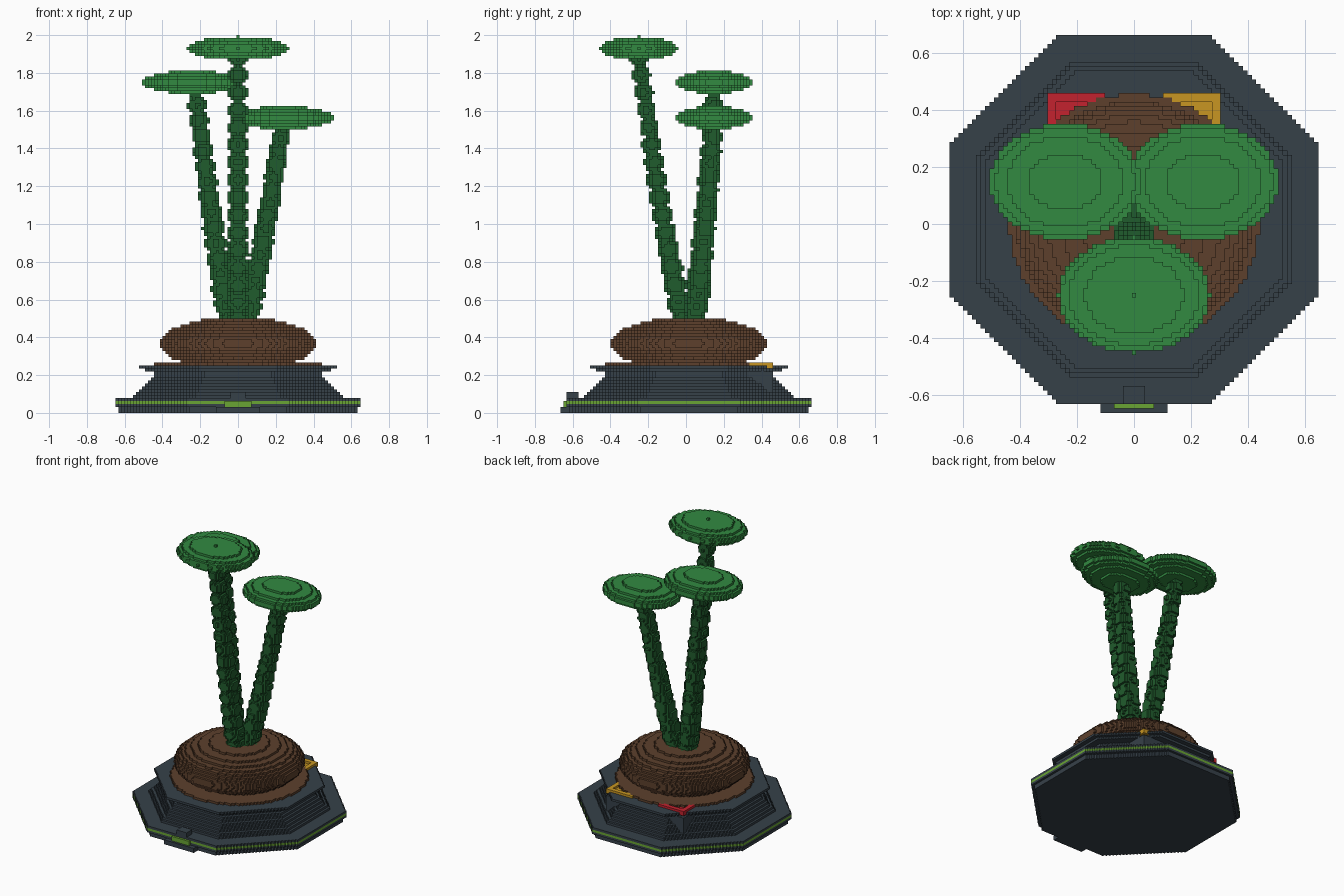
import bpy
import bmesh
import math

cube = bpy.data.objects.get("Cube")
if cube:
    bpy.data.objects.remove(cube, do_unlink=True)

H = 2 / 128          # edge of one small block
grid = {}            # block index -> part name
part_material = {}


def srgb(*rgb):
    return [((c / 255 + 0.055) / 1.055) ** 2.4 for c in rgb]


def make_material(name, *rgb):
    mat = bpy.data.materials.new(name)
    mat.use_nodes = True
    col = (*srgb(*rgb), 1)
    mat.diffuse_color = col
    mat.node_tree.nodes["Principled BSDF"].inputs["Base Color"].default_value = col
    return mat


SLATE = make_material("dark slate", 54, 65, 73)
LIME = make_material("lime", 106, 165, 52)
SOIL = make_material("soil brown", 93, 64, 44)
BARK = make_material("dark green", 32, 92, 45)
LEAF = make_material("leaf green", 50, 138, 65)
RED = make_material("red", 195, 34, 46)
YELLOW = make_material("amber", 200, 150, 34)


def fill(part, mat, xs, ys, zs, inside=lambda x, y, z: True):
    """Claim every block in the inclusive ranges that passes the test."""
    part_material[part] = mat
    for x in range(math.floor(xs[0]), math.ceil(xs[1]) + 1):
        for y in range(math.floor(ys[0]), math.ceil(ys[1]) + 1):
            for z in range(math.floor(zs[0]), math.ceil(zs[1]) + 1):
                if inside(x, y, z):
                    grid[x, y, z] = part


def box(part, mat, xs, ys, zs):
    fill(part, mat, xs, ys, zs)


def octagon(part, mat, r, z):
    fill(part, mat, (-r, r), (1 - r, 1 + r), (z, z),
         lambda x, y, _: abs(x) + abs(y - 1) <= r * math.sqrt(2) + 0.3)


def ellipsoid(part, mat, centre, radii):
    spans = [(c - r, c + r) for c, r in zip(centre, radii)]
    fill(part, mat, *spans, lambda *p: sum(
        ((a - c) / r) ** 2 for a, c, r in zip(p, centre, radii)) <= 1.0001)


def trunk(part, base, top, beads=16):
    """Row of overlapping beads, thinner towards the top."""
    for i in range(beads):
        t = i / (beads - 1)
        s = t ** 0.85
        x = base[0] + (top[0] - base[0]) * s
        y = base[1] + (top[1] - base[1]) * s
        z = base[2] + (top[2] - base[2]) * t
        ellipsoid(part, BARK, (x, y, z), [4.1 - 0.9 * t] * 3)


# Octagonal foot with a coloured stripe
for z, r in enumerate((40, 40, 41)):
    octagon("foot", SLATE, r, z)
octagon("foot_stripe", LIME, 41, 3)
octagon("foot_top", SLATE, 41, 4)

# Flared planter body and overhanging rim
for z in range(5, 14):
    octagon("planter", SLATE, max(28, 40 - z), z)
box("planter_back_block", SLATE, (-19, 19), (15, 29), (6, 13))
octagon("planter_rim", SLATE, 31, 14)
octagon("planter_rim", SLATE, 33, 15)

# Front tab, its lit strip and the small knob above
box("front_tab", SLATE, (-7, 7), (-42, -40), (0, 1))
box("front_strip", LIME, (-4, 4), (-41, -41), (2, 3))
box("front_knob", SLATE, (-2, 2), (-40, -37), (5, 6))

# Two square trays with raised borders
for name, mat, side in (("right_tray", RED, -1), ("left_tray", YELLOW, 1)):
    xs = sorted((side * 7, side * 19))
    box(name, mat, xs, (20, 29), (15, 15))
    fill(name, mat, xs, (20, 29), (16, 16),
         lambda x, y, z: abs(abs(x) - 13) > 4 or y < 22 or y > 27)

# Soil disc and mound
fill("soil_disc", SOIL, (-28, 28), (-27, 29), (16, 16),
     lambda x, y, z: math.hypot(x, y - 1) <= 28.2)
ellipsoid("soil_mound", SOIL, (0, 1, 23), (26.5, 26.5, 9))

# Beaded trunks
trunk("front_trunk", (0, -1, 31), (0, -16, 120))
trunk("right_trunk", (-3, 3, 31), (-14.5, 9.5, 109))
trunk("left_trunk", (3, 3, 31), (15, 9.5, 97))

# Flat leaf crowns
ellipsoid("front_crown", LEAF, (0, -16, 123), (17, 13, 4))
ellipsoid("right_crown", LEAF, (-15.5, 9.5, 111.5), (17, 13.2, 4))
ellipsoid("left_crown", LEAF, (15.5, 9.5, 99.5), (17, 13.2, 4))


# Turn the blocks into one surface mesh per part, keeping only outer faces
def face_corners(axis, sign):
    u, v = (axis + 1) % 3, (axis + 2) % 3
    corners = []
    for a, b in ((0, 0), (1, 0), (1, 1), (0, 1)):
        c = [0, 0, 0]
        c[axis], c[u], c[v] = int(sign > 0), a, b
        corners.append(c)
    return corners if sign > 0 else corners[::-1]


SIDES = []
for axis in range(3):
    for sign in (-1, 1):
        step = [0, 0, 0]
        step[axis] = sign
        SIDES.append((step, face_corners(axis, sign)))

meshes = {part: (bmesh.new(), {}) for part in part_material}
for (x, y, z), part in grid.items():
    bm, verts = meshes[part]
    for (dx, dy, dz), corners in SIDES:
        if (x + dx, y + dy, z + dz) in grid:
            continue
        loop = []
        for cx, cy, cz in corners:
            key = (x + cx, y + cy, z + cz)
            if key not in verts:
                verts[key] = bm.verts.new(
                    ((key[0] - 0.5) * H, (key[1] - 0.5) * H, key[2] * H))
            loop.append(verts[key])
        bm.faces.new(loop)

for part, (bm, _) in meshes.items():
    mesh = bpy.data.meshes.new(part)
    bm.to_mesh(mesh)
    bm.free()
    mesh.materials.append(part_material[part])
    bpy.context.scene.collection.objects.link(bpy.data.objects.new(part, mesh))
